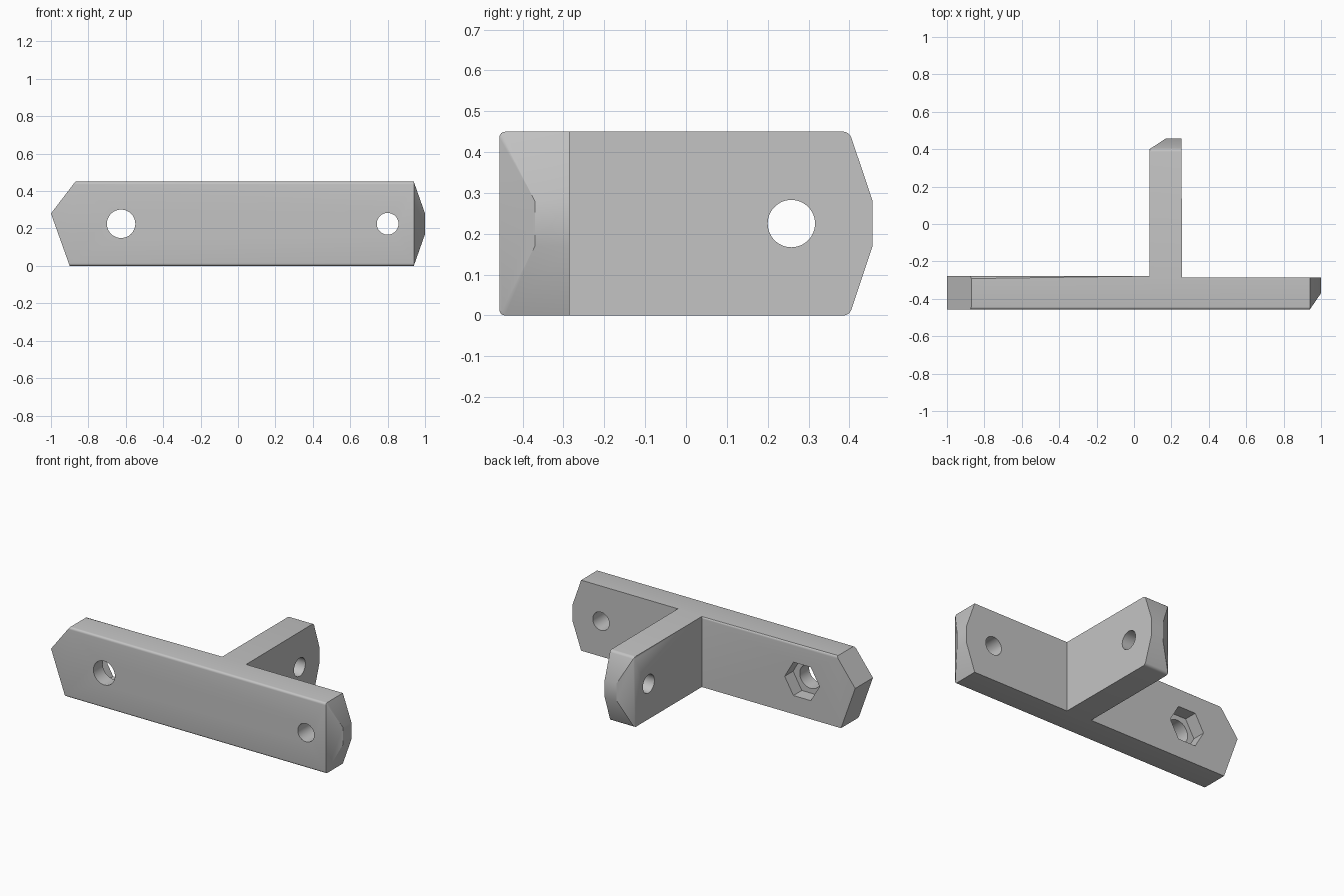
import bpy, bmesh, math
from mathutils import Vector, Matrix

cube = bpy.data.objects.get("Cube")
if cube:
    bpy.data.objects.remove(cube, do_unlink=True)

H = 0.45           # height of the bracket
FRONT, BACK = -0.457, -0.278

grey = bpy.data.materials.new("plain grey")
grey.use_nodes = True
grey.diffuse_color = (0.55, 0.55, 0.55, 1)
grey.node_tree.nodes["Principled BSDF"].inputs["Base Color"].default_value = (0.55, 0.55, 0.55, 1)


def make_object(name, bm):
    bmesh.ops.recalc_face_normals(bm, faces=bm.faces)
    mesh = bpy.data.meshes.new(name)
    bm.to_mesh(mesh)
    bm.free()
    mesh.materials.append(grey)
    obj = bpy.data.objects.new(name, mesh)
    bpy.context.collection.objects.link(obj)
    return obj


def slice_off(bm, point, normal):
    """Cut away everything on the normal's side and cap the cut."""
    bmesh.ops.bisect_plane(bm, geom=bm.verts[:] + bm.edges[:] + bm.faces[:], dist=1e-4,
                           plane_co=point, plane_no=Vector(normal).normalized(), clear_outer=True)
    bmesh.ops.holes_fill(bm, edges=bm.edges[:], sides=0)


def cutter(name, centre, radius, depth, axis, sides):
    bm = bmesh.new()
    turn = Matrix.Rotation(math.pi / 2, 4, axis)
    spin = Matrix.Rotation(math.pi / 2 if axis == 'Y' else 0, 4, 'Z')
    bmesh.ops.create_cone(bm, cap_ends=True, segments=sides, radius1=radius, radius2=radius,
                          depth=depth, matrix=Matrix.Translation(centre) @ turn @ spin)
    # Hexagon corners point along the bar
    if sides == 6:
        x_max = max(v.co.x for v in bm.verts) - centre[0]
        if x_max < radius * 0.95:
            bmesh.ops.rotate(bm, verts=bm.verts, cent=centre, matrix=Matrix.Rotation(math.pi / 6, 3, 'Y'))
    obj = make_object(name, bm)
    obj.hide_render = True
    return obj


# T-shaped plan with chamfered arm tips, raised to full height
plan = [(-1, FRONT), (0.94, FRONT), (1, -0.37), (1, -0.285), (0.257, -0.285),
        (0.254, 0.457), (0.17, 0.457), (0.083, 0.4), (0.083, BACK), (-1, BACK)]
bm = bmesh.new()
base = bm.faces.new([bm.verts.new((x, y, 0)) for x, y in plan])
top = bmesh.ops.extrude_face_region(bm, geom=[base])
bmesh.ops.translate(bm, vec=(0, 0, H),
                    verts=[g for g in top["geom"] if isinstance(g, bmesh.types.BMVert)])
bmesh.ops.recalc_face_normals(bm, faces=bm.faces)

# Pointed end of the long arm
slice_off(bm, (-1, 0, 0.28), (-0.17, 0, 0.13))
slice_off(bm, (-1, 0, 0.28), (-0.28, 0, -0.1))
# Tapered tips of the short arm and the stem
for z, s in ((H, 1), (0, -1)):
    slice_off(bm, (0.94, 0, z), (0.17, 0, s * 0.06))
    slice_off(bm, (0, 0.4, z), (0, 0.17, s * 0.057))


# Small rounding along the front edges, the long arm's back edge and the stem tip
def is_rounded(edge):
    a, b = (v.co for v in edge.verts)
    if abs(a.z - b.z) > 0.001 or abs(a.y - b.y) > 0.001 or min(abs(a.z), abs(a.z - H)) > 0.001:
        return False
    on_front = abs(a.y - FRONT) < 0.002
    on_long_back = abs(a.y - BACK) < 0.002 and a.z > 0.1 and max(a.x, b.x) < 0.1
    on_tip = abs(a.y - 0.4) < 0.002
    return on_front or on_long_back or on_tip


bmesh.ops.bevel(bm, geom=[e for e in bm.edges if is_rounded(e)], offset=0.014,
                segments=4, profile=0.5, affect='EDGES', clamp_overlap=True)
bracket = make_object("bracket", bm)

# Bolt holes and hexagonal nut pocket
cutters = [
    cutter("large_bolt_hole", (-0.625, -0.37, 0.225), 0.076, 0.5, 'X', 48),
    cutter("small_bolt_hole", (0.8, -0.37, 0.225), 0.058, 0.5, 'X', 48),
    cutter("stem_bolt_hole", (0.17, 0.258, 0.225), 0.058, 0.5, 'Y', 48),
    cutter("nut_pocket", (-0.625, BACK, 0.225), 0.123, 0.17, 'X', 6),
]
bpy.ops.object.select_all(action='DESELECT')
bracket.select_set(True)
bpy.context.view_layer.objects.active = bracket
for c in cutters:
    mod = bracket.modifiers.new(c.name, 'BOOLEAN')
    mod.operation = 'DIFFERENCE'
    mod.solver = 'EXACT'
    mod.object = c
    bpy.ops.object.modifier_apply(modifier=mod.name)
    bpy.data.objects.remove(c, do_unlink=True)

bpy.ops.object.shade_smooth_by_angle(angle=math.radians(27))
